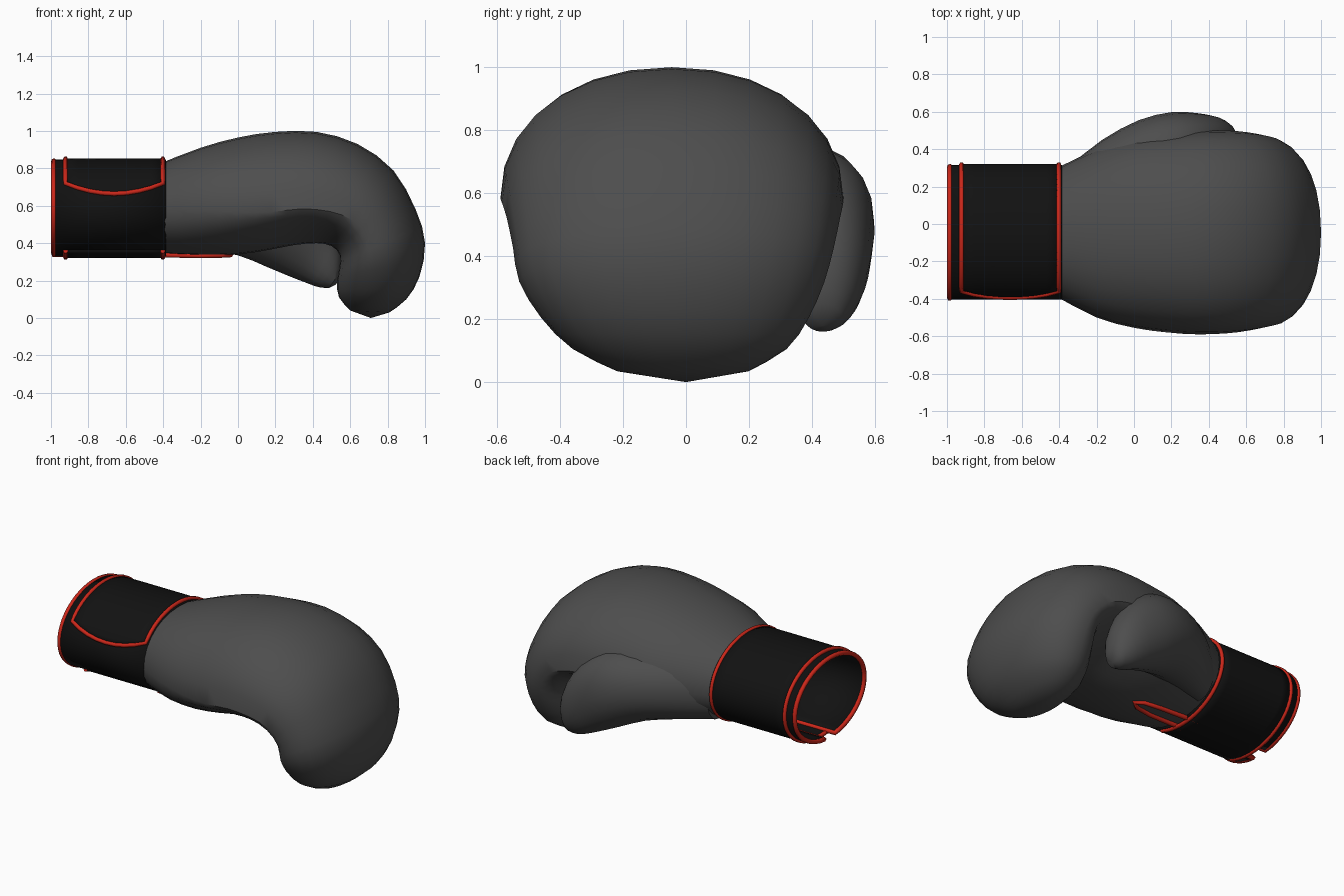
import bpy, bmesh, math
from mathutils import Vector

if "Cube" in bpy.data.objects:
    bpy.data.objects.remove(bpy.data.objects["Cube"])


def material(name, rgb):
    m = bpy.data.materials.new(name)
    m.diffuse_color = (*rgb, 1)
    m.use_nodes = True
    m.node_tree.nodes["Principled BSDF"].inputs["Base Color"].default_value = m.diffuse_color
    return m


GREY = material("dark_grey_leather", (0.075, 0.075, 0.075))
BLACK = material("black_fabric", (0.006, 0.006, 0.006))
RED = material("red_piping", (0.6, 0.02, 0.01))


def finish(name, bm, mat, thickness=0):
    bmesh.ops.recalc_face_normals(bm, faces=bm.faces)
    me = bpy.data.meshes.new(name)
    bm.to_mesh(me)
    bm.free()
    ob = bpy.data.objects.new(name, me)
    bpy.context.collection.objects.link(ob)
    me.materials.append(mat)
    if thickness:
        mod = ob.modifiers.new("thickness", 'SOLIDIFY')
        mod.thickness = thickness
        mod.offset = 0
    bpy.ops.object.select_all(action='DESELECT')
    bpy.context.view_layer.objects.active = ob
    ob.select_set(True)
    bpy.ops.object.shade_smooth_by_angle(angle=math.radians(35))
    return ob


def refine(rows):
    """Insert a Catmull-Rom section midway between neighbours."""
    out = []
    for i in range(len(rows) - 1):
        a, b, c, d = (rows[max(0, min(len(rows) - 1, i + k))] for k in (-1, 0, 1, 2))
        out += [b, tuple((-p + 9 * q + 9 * r - s) / 16 for p, q, r, s in zip(a, b, c, d))]
    return out + [rows[-1]]


def loft(name, rows, tip, n=28, cap_start=False):
    """Rows: outer x,z, inner x,z, y min, y max, widest fraction, inner-side exponent."""
    bm = bmesh.new()
    rings = []
    for ox, oz, ix, iz, y0, y1, m, e in refine(rows):
        ring = []
        for k in range(n):
            c, s = math.cos(math.tau * k / n), math.sin(math.tau * k / n)
            p = 2 / (2.15 if s >= 0 else e)
            y = (y0 + y1) / 2 + (y1 - y0) / 2 * math.copysign(abs(c) ** p, c)
            t = m + (abs(s) ** p * (1 - m) if s >= 0 else -abs(s) ** p * m)
            ring.append(bm.verts.new((ix + (ox - ix) * t, y, iz + (oz - iz) * t)))
        rings.append(ring)
    for a, b in zip(rings, rings[1:]):
        for k in range(n):
            bm.faces.new((a[k], a[(k + 1) % n], b[(k + 1) % n], b[k]))
    end = bm.verts.new(tip)
    for k in range(n):
        bm.faces.new((rings[-1][k], rings[-1][(k + 1) % n], end))
    if cap_start:
        bm.faces.new(rings[0])
    return finish(name, bm, GREY)


def pipe(name, points, radius, closed=False):
    cu = bpy.data.curves.new(name, 'CURVE')
    cu.dimensions = '3D'
    cu.bevel_depth = radius
    cu.bevel_resolution = 1
    cu.use_fill_caps = True
    sp = cu.splines.new('POLY')
    sp.points.add(len(points) - 1)
    for q, p in zip(sp.points, points):
        q.co = (*p, 1)
    sp.use_cyclic_u = closed
    ob = bpy.data.objects.new(name, cu)
    bpy.context.collection.objects.link(ob)
    cu.materials.append(RED)


def around(x, deg, grow=0.0):
    """Point on the oval cuff; 180 degrees faces the front."""
    a = math.radians(deg)
    return Vector((x, -0.045 + (0.35 + grow) * math.cos(a), 0.587 + (0.25 + grow) * math.sin(a)))


def sheet(name, grid, thickness):
    bm = bmesh.new()
    vs = [[bm.verts.new(p) for p in row] for row in grid]
    for a, b in zip(vs, vs[1:]):
        for k in range(len(a) - 1):
            bm.faces.new((a[k], a[k + 1], b[k + 1], b[k]))
    finish(name, bm, BLACK, thickness)


def span(a, b, n):
    return [a + (b - a) * i / n for i in range(n + 1)]


# padded hand: wrist, knuckles, then fingers curling down and back
loft("padded_hand", [
    (-0.42, .825, -0.42, .345, -.385, .295, .47, 2.1),
    (-0.20, .91, -0.20, .335, -.50, .40, .42, 2.0),
    (0.00, .965, 0.00, .34, -.555, .47, .36, 1.8),
    (0.20, .995, 0.17, .365, -.58, .49, .32, 1.6),
    (0.42, .995, 0.30, .39, -.59, .50, .32, 1.5),
    (0.64, .93, 0.42, .40, -.585, .50, .32, 1.5),
    (0.83, .79, 0.50, .385, -.57, .49, .34, 1.7),
    (0.95, .58, 0.545, .335, -.55, .47, .38, 2.0),
    (1.00, .40, 0.54, .26, -.53, .44, .42, 2.2),
    (0.97, .22, 0.53, .19, -.46, .39, .46, 2.2),
    (0.90, .10, 0.54, .11, -.36, .32, .5, 2.1),
    (0.81, .03, 0.60, .04, -.22, .20, .5, 2.0),
], (0.71, -0.0, 0.0))

# thumb along the back side, bending down to its tip
loft("thumb", [
    (-0.36, .68, -0.36, .37, .05, .30, .5, 2),
    (-0.17, .73, -0.17, .36, .08, .45, .5, 2),
    (0.05, .76, 0.00, .335, .12, .555, .5, 2),
    (0.25, .74, 0.15, .275, .20, .598, .5, 2),
    (0.40, .64, 0.27, .225, .28, .593, .5, 2),
    (0.50, .50, 0.36, .19, .33, .575, .5, 2),
    (0.55, .36, 0.43, .165, .35, .54, .5, 2),
    (0.55, .25, 0.485, .16, .375, .495, .5, 2),
], (0.525, .435, .18), n=20, cap_start=True)

# cuff tube, split underneath
SLIT = (-81, 261)
sheet("cuff", [[around(x, d) for d in span(*SLIT, 44)] for x in span(-.985, -.385, 2)], .02)

# wrist strap wrapping over the split, with a rounded tab on the front
X0, X1, START = -.922, -.402, -120


def tab(x):
    u = (x - X0) / (X1 - X0) * 2 - 1
    return 150 + 13 * (1 - u * u)


xs = span(X0, X1, 8)
sheet("wrist_strap", [[around(x, d, .011) for d in span(START, tab(x), 44)] for x in xs], .012)
pipe("strap_piping",
     [around(X0, d, .014) for d in span(START, 150, 40)]
     + [around(x, tab(x), .014) for x in xs[1:-1]]
     + [around(X1, d, .014) for d in span(150, START, 40)], .013)

# piping round the cuff opening and along the palm slit
ya, yb = around(0, SLIT[0]).y, around(0, SLIT[1]).y
slit = [(-.42, yb, .337), (-.2, yb + .005, .333), (-.09, yb + .02, .335), (-.04, -.045, .338),
        (-.09, ya - .02, .335), (-.2, ya - .005, .333), (-.42, ya, .337)]
pipe("opening_piping", [around(-.985, d, .002) for d in span(*SLIT, 44)] + slit, .015, closed=True)
